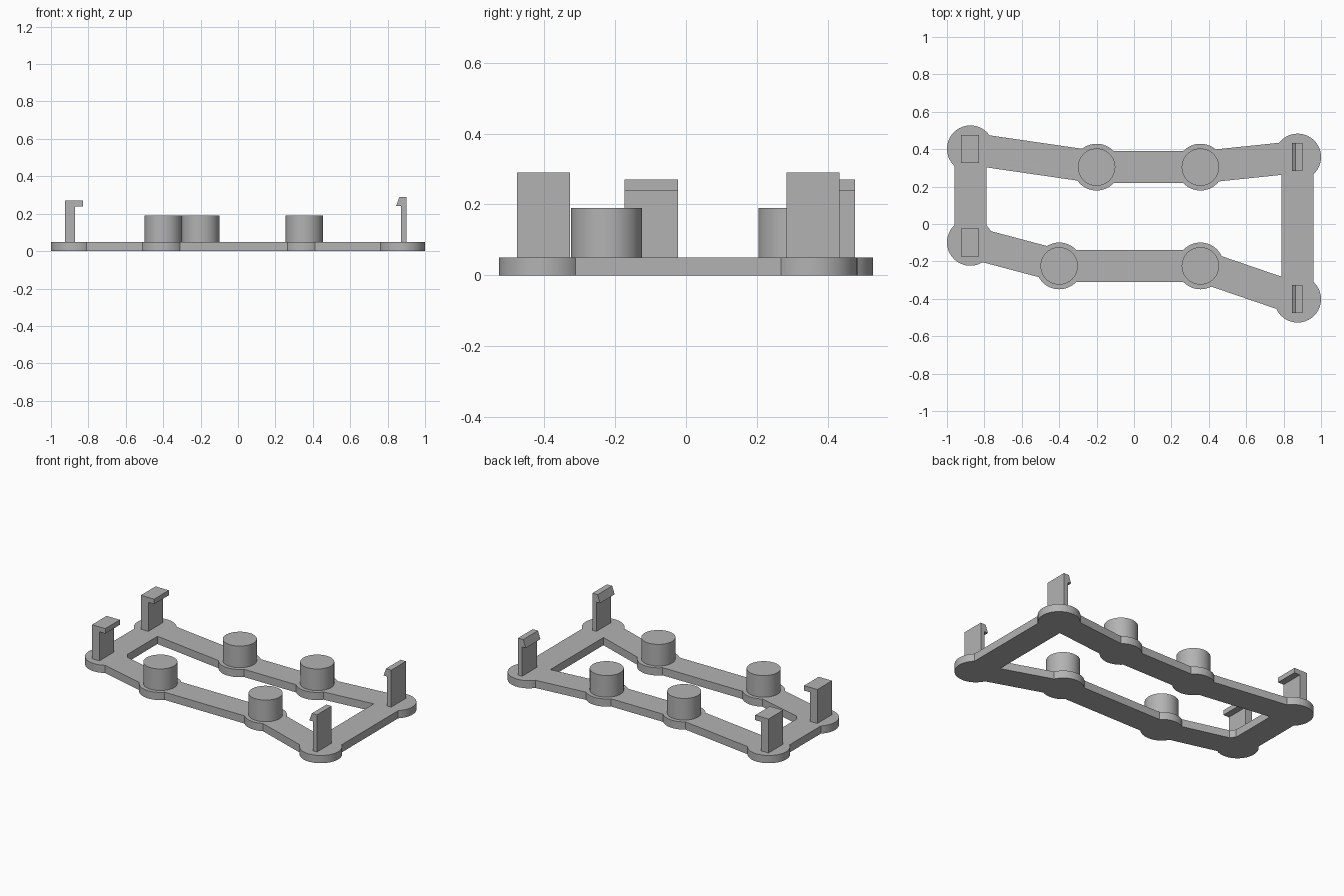
import bpy
import bmesh
import math
from mathutils import Vector

cube = bpy.data.objects.get("Cube")
if cube:
    bpy.data.objects.remove(cube, do_unlink=True)

BASE = 0.05        # plate thickness
PAD_R = 0.125      # round pads under posts and clips
BAR_HALF = 0.086   # half width of the linking bars
STUD_R = 0.1
STUD_TOP = 0.19
CLIP_HALF = 0.075  # half depth of a clip

grey = bpy.data.materials.new("mid grey")
grey.use_nodes = True
colour = (0.45, 0.45, 0.45, 1)
grey.diffuse_color = colour
grey.node_tree.nodes["Principled BSDF"].inputs["Base Color"].default_value = colour


def prism(name, points, sweep):
    """Solid made by sweeping a closed outline along a vector."""
    bm = bmesh.new()
    face = bm.faces.new([bm.verts.new(p) for p in points])
    extruded = bmesh.ops.extrude_face_region(bm, geom=[face])["geom"]
    moved = [g for g in extruded if isinstance(g, bmesh.types.BMVert)]
    bmesh.ops.translate(bm, vec=sweep, verts=moved)
    bmesh.ops.recalc_face_normals(bm, faces=bm.faces)
    mesh = bpy.data.meshes.new(name)
    bm.to_mesh(mesh)
    bm.free()
    mesh.materials.append(grey)
    obj = bpy.data.objects.new(name, mesh)
    bpy.context.collection.objects.link(obj)
    return obj


def disc(name, centre, radius, z0, z1, sides=64):
    turns = [2 * math.pi * i / sides for i in range(sides)]
    ring = [(centre[0] + radius * math.cos(a), centre[1] + radius * math.sin(a), z0)
            for a in turns]
    return prism(name, ring, (0, 0, z1 - z0))


def bar(name, start, end):
    a, b = Vector((*start, 0)), Vector((*end, 0))
    side = Vector((a.y - b.y, b.x - a.x, 0)).normalized() * BAR_HALF
    return prism(name, [a + side, a - side, b - side, b + side], (0, 0, BASE))


def select_only(obj):
    bpy.ops.object.select_all(action="DESELECT")
    obj.select_set(True)
    bpy.context.view_layer.objects.active = obj


def smooth(obj):
    select_only(obj)
    bpy.ops.object.shade_smooth_by_angle(angle=math.radians(20))


# Pad centres in order around the loop
corners = {"back_right": (-0.875, 0.402), "back_left": (0.875, 0.358),
           "front_left": (0.875, -0.402), "front_right": (-0.875, -0.098)}
studs = {"back_right": (-0.2, 0.304), "back_left": (0.355, 0.304),
         "front_left": (0.355, -0.224), "front_right": (-0.4, -0.224)}
loop = [corners["back_right"], studs["back_right"], studs["back_left"],
        corners["back_left"], corners["front_left"], studs["front_left"],
        studs["front_right"], corners["front_right"]]

# Flat frame: pads and bars fused into one plate
frame = disc("frame", loop[0], PAD_R, 0, BASE)
pieces = []
for i, here in enumerate(loop):
    there = loop[(i + 1) % len(loop)]
    pieces.append(bar("bar", here, there))
    if i + 1 < len(loop):
        pieces.append(disc("pad", there, PAD_R, 0, BASE))
for piece in pieces:
    select_only(frame)
    union = frame.modifiers.new("union", "BOOLEAN")
    union.operation = "UNION"
    union.solver = "EXACT"
    union.object = piece
    bpy.ops.object.modifier_apply(modifier=union.name)
    bpy.data.objects.remove(piece, do_unlink=True)
smooth(frame)

# Round studs
for place, centre in studs.items():
    smooth(disc(place + "_stud", centre, STUD_R, BASE, STUD_TOP))

# Clip outlines in x and z: square hooks on the right, barbed ones on the left
hook = [(-0.925, BASE), (-0.872, BASE), (-0.872, 0.238), (-0.83, 0.238),
        (-0.83, 0.27), (-0.925, 0.27)]
barb = [(0.9, BASE), (0.9, 0.29), (0.863, 0.29), (0.845, 0.24),
        (0.871, 0.24), (0.871, BASE)]
for place, (x, y) in corners.items():
    outline = hook if x < 0 else barb
    prism(place + "_clip", [(px, y - CLIP_HALF, pz) for px, pz in outline],
          (0, 2 * CLIP_HALF, 0))
